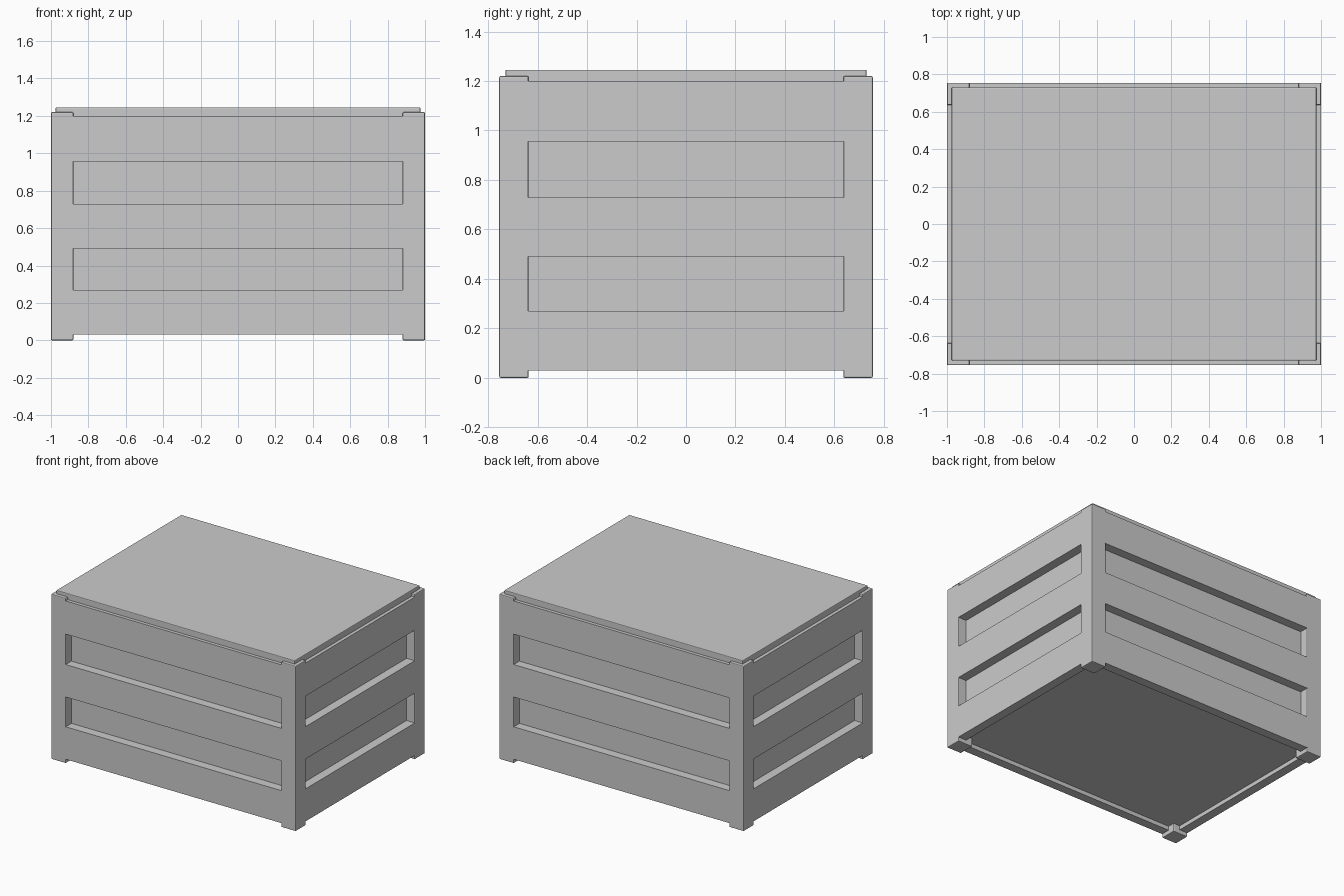
import bpy

if "Cube" in bpy.data.objects:
    bpy.data.objects.remove(bpy.data.objects["Cube"])

X, Y = 1.0, 0.755          # outer half sizes
PX, PY = 0.88, 0.636       # inner edges of the corner posts
DEPTH = 0.067              # slat thickness / recess depth


def box(name, x0, x1, y0, y1, z0, z1, bevel=0.0):
    bpy.ops.mesh.primitive_cube_add(size=1, location=((x0 + x1) / 2, (y0 + y1) / 2, (z0 + z1) / 2))
    ob = bpy.context.object
    ob.name = name
    ob.scale = (x1 - x0, y1 - y0, z1 - z0)
    bpy.ops.object.transform_apply(location=False, rotation=False, scale=True)
    if bevel:
        m = ob.modifiers.new("bevel", 'BEVEL')
        m.width = bevel
        m.segments = 2
    return ob


# inner box: recessed panels and raised floor
box("inner_panels", -X + DEPTH, X - DEPTH, -Y + DEPTH, Y - DEPTH, 0.06, 1.20)

# corner posts, reaching the ground as feet
for sx in (-1, 1):
    for sy in (-1, 1):
        xs = sorted((sx * PX, sx * X))
        ys = sorted((sy * PY, sy * Y))
        box("corner_post", *xs, *ys, 0.0, 1.22, 0.006)

# three horizontal slats on every side, run slightly into the posts
for label, z0, z1 in (("bottom", 0.03, 0.27), ("middle", 0.49, 0.73), ("top", 0.955, 1.20)):
    for s in (-1, 1):
        ys = sorted((s * (Y - DEPTH), s * Y))
        box(label + "_long_slat", -PX - 0.01, PX + 0.01, *ys, z0, z1)
        xs = sorted((s * (X - DEPTH), s * X))
        box(label + "_short_slat", *xs, -PY - 0.01, PY + 0.01, z0, z1)

# lid
box("lid", -0.975, 0.975, -0.73, 0.73, 1.195, 1.245, 0.005)
